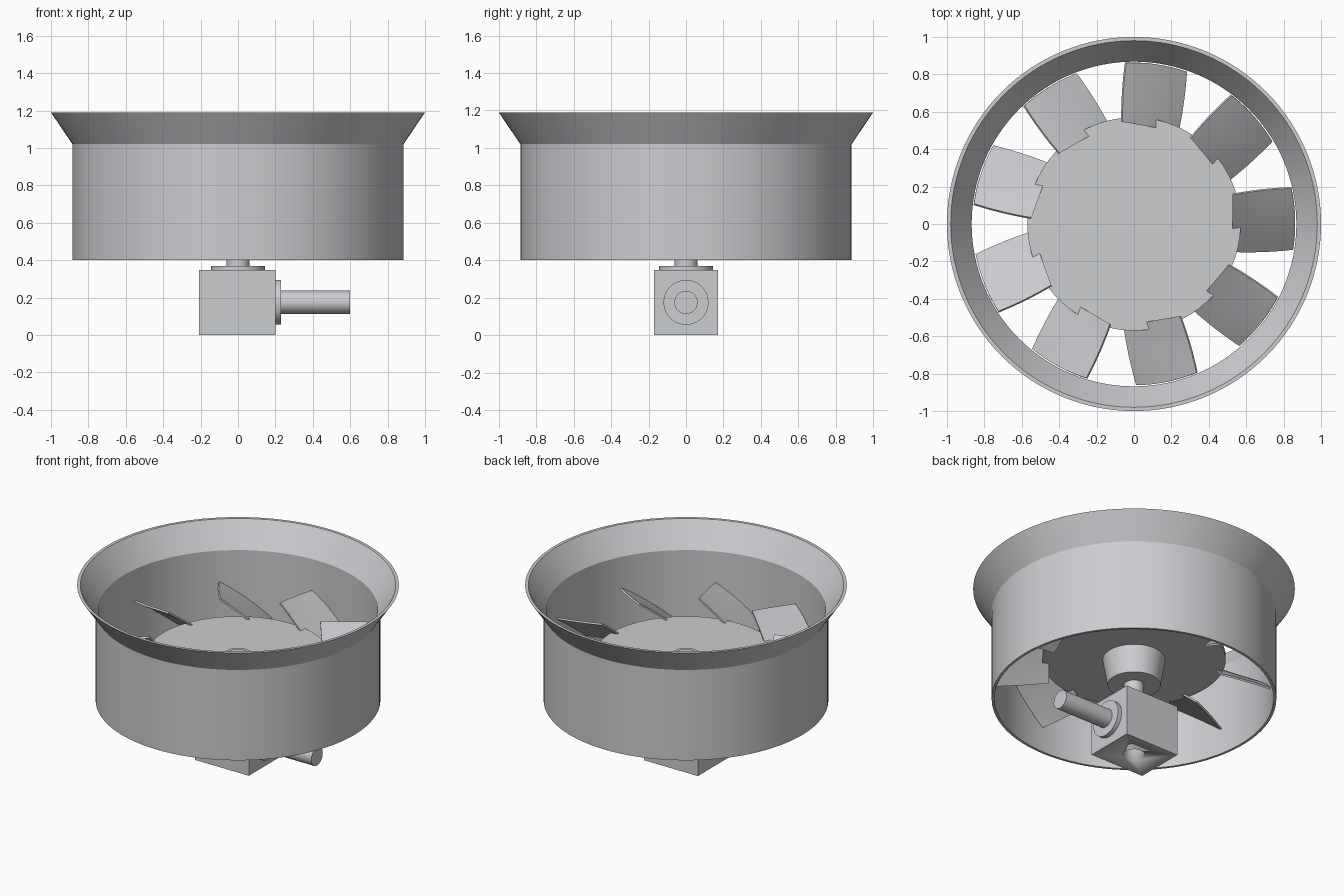
import bpy, bmesh, math
from mathutils import Matrix, Vector

if "Cube" in bpy.data.objects:
    bpy.data.objects.remove(bpy.data.objects["Cube"], do_unlink=True)

# Single metal colour
metal = bpy.data.materials.new("light grey metal")
COLOR = (0.60, 0.61, 0.63, 1)
metal.diffuse_color = COLOR
metal.use_nodes = True
metal.node_tree.nodes["Principled BSDF"].inputs["Base Color"].default_value = COLOR


def finish(name, bm):
    bmesh.ops.recalc_face_normals(bm, faces=bm.faces)
    mesh = bpy.data.meshes.new(name)
    bm.to_mesh(mesh)
    bm.free()
    mesh.materials.append(metal)
    obj = bpy.data.objects.new(name, mesh)
    bpy.context.collection.objects.link(obj)
    bpy.ops.object.select_all(action='DESELECT')
    obj.select_set(True)
    bpy.context.view_layer.objects.active = obj
    bpy.ops.object.shade_smooth_by_angle(angle=math.radians(25))
    return obj


def lathe(name, profile, closed=False, segments=96, matrix=Matrix()):
    """Spin (radius, height) points around the z axis, then place them."""
    bm = bmesh.new()
    verts = [bm.verts.new((r, 0, z)) for r, z in profile]
    edges = [bm.edges.new(pair) for pair in zip(verts, verts[1:])]
    if closed:
        edges.append(bm.edges.new((verts[-1], verts[0])))
    bmesh.ops.spin(bm, geom=verts + edges, cent=(0, 0, 0), axis=(0, 0, 1),
                   angle=math.tau, steps=segments)
    bmesh.ops.remove_doubles(bm, verts=bm.verts, dist=1e-5)
    bmesh.ops.transform(bm, matrix=matrix, verts=bm.verts)
    return finish(name, bm)


def cylinder(name, radius, low, high, matrix=Matrix()):
    return lathe(name, [(0, low), (radius, low), (radius, high), (0, high)],
                 segments=48, matrix=matrix)


# Duct with flared inlet
lathe("duct_housing", [(0.885, 0.40), (0.885, 1.02), (1.0, 1.19), (0.98, 1.19),
                       (0.868, 1.025), (0.868, 0.40)], closed=True, segments=128)

# Hub disc with tapered boss underneath
lathe("hub", [(0, 0.50), (0.165, 0.50), (0.195, 0.68), (0.57, 0.68),
              (0.57, 0.71), (0.09, 0.71), (0.09, 0.716), (0, 0.716)])

# Vertical drive shaft and its bearing flange
cylinder("drive_shaft", 0.062, 0.18, 0.722)
cylinder("top_flange", 0.145, 0.34, 0.37)

# Horizontal input shaft and its bearing flange
sideways = Matrix.Translation((0, 0, 0.175)) @ Matrix.Rotation(math.pi / 2, 4, 'Y')
cylinder("input_shaft", 0.062, -0.12, 0.60, sideways)
cylinder("side_flange", 0.12, 0.19, 0.23, sideways)

# Gearbox with a bore in its underside
bm = bmesh.new()
bmesh.ops.create_cube(bm, size=1, matrix=Matrix.Translation((-0.004, 0, 0.1735))
                      @ Matrix.Diagonal((0.41, 0.34, 0.347, 1)))
gearbox = finish("gearbox", bm)
cutter = cylinder("gearbox_bore_cutter", 0.068, -0.05, 0.20)
cutter.hide_render = True
cutter.hide_set(True)
bore = gearbox.modifiers.new("bore", 'BOOLEAN')
bore.operation = 'DIFFERENCE'
bore.object = cutter
bpy.context.view_layer.objects.active = gearbox
bpy.ops.object.modifier_apply(modifier="bore")
bpy.data.objects.remove(cutter, do_unlink=True)


# Twisted, cambered fan blades
def quadratic(a, b, c, s):
    """Parabola through a, b and c at s = 0, 0.5 and 1."""
    return (a * (1 - s) * (1 - 2 * s) + 4 * b * s * (1 - s) + c * s * (2 * s - 1))


ROOT = [(-0.15, 0.605), (0.0, 0.73), (0.155, 0.845)]   # (sideways, height)
TIP = [(-0.138, 0.575), (0.028, 0.705), (0.19, 0.815)]
CHORD, SPAN, THICK = 14, 8, 0.006


def blade_point(s, u):
    t0, z0 = (quadratic(*axis, s) for axis in zip(*ROOT))
    t1, z1 = (quadratic(*axis, s) for axis in zip(*TIP))
    x1 = math.sqrt(0.862 ** 2 - t1 ** 2)
    bow = 0.012 * 4 * u * (1 - u) * (1 - 2 * s)
    return Vector((0.527 + (x1 - 0.527) * u, t0 + (t1 - t0) * u - bow * 0.5,
                   z0 + (z1 - z0) * u))


for n in range(9):
    bm = bmesh.new()
    grid = [[bm.verts.new(blade_point(i / CHORD, j / SPAN)) for j in range(SPAN + 1)]
            for i in range(CHORD + 1)]
    for i in range(CHORD):
        for j in range(SPAN):
            bm.faces.new((grid[i][j], grid[i][j + 1], grid[i + 1][j + 1], grid[i + 1][j]))
    # Give the sheet thickness by extruding it straight down its mean normal
    out = bmesh.ops.extrude_face_region(bm, geom=bm.faces[:], use_keep_orig=True)
    top = [v for v in out["geom"] if isinstance(v, bmesh.types.BMVert)]
    bmesh.ops.translate(bm, verts=top, vec=Vector((0, 0.62, -0.78)) * 2 * THICK)
    bmesh.ops.rotate(bm, verts=bm.verts, cent=(0, 0, 0),
                     matrix=Matrix.Rotation(math.radians(40 * n), 3, 'Z'))
    finish(f"fan_blade_{n + 1}", bm)
